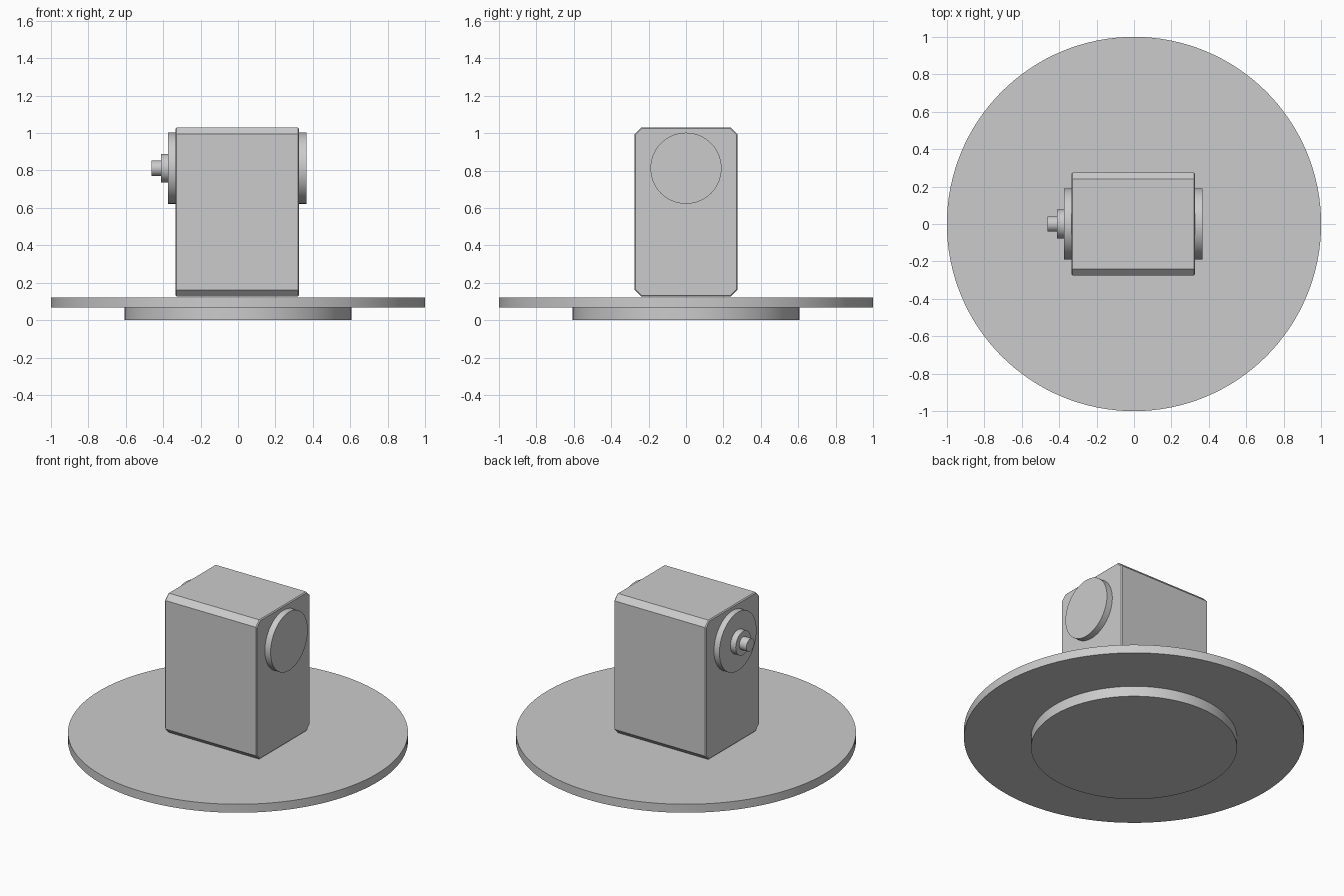
import bpy
import bmesh
import math
from mathutils import Matrix

cube = bpy.data.objects.get("Cube")
if cube:
    bpy.data.objects.remove(cube, do_unlink=True)

GREY = (0.6, 0.6, 0.6, 1)
grey = bpy.data.materials.new("plain grey")
grey.use_nodes = True
grey.diffuse_color = GREY
grey.node_tree.nodes["Principled BSDF"].inputs["Base Color"].default_value = GREY


def add_object(name, bm):
    mesh = bpy.data.meshes.new(name)
    bm.to_mesh(mesh)
    bm.free()
    mesh.materials.append(grey)
    obj = bpy.data.objects.new(name, mesh)
    bpy.context.collection.objects.link(obj)
    return obj


def disc(name, radius, start, end, axis="Z", height=0.0):
    """Round disc running from start to end along Z, or along X at a height."""
    bm = bmesh.new()
    bmesh.ops.create_cone(bm, cap_ends=True, segments=128, radius1=radius,
                          radius2=radius, depth=end - start)
    middle = (start + end) / 2
    if axis == "X":
        place = Matrix.Translation((middle, 0, height)) @ Matrix.Rotation(math.pi / 2, 4, "Y")
    else:
        place = Matrix.Translation((0, 0, middle))
    bm.transform(place)
    obj = add_object(name, bm)
    # Smooth rim, flat caps
    for face in obj.data.polygons:
        face.use_smooth = len(face.vertices) == 4
    for edge in obj.data.edges:
        a, b = (obj.data.vertices[i].co for i in edge.vertices)
        edge.use_edge_sharp = abs((a - b).length - (end - start)) > 0.001
    return obj


# Round base: wide plate on a smaller foot
disc("base_foot", 0.606, 0, 0.067)
disc("base_plate", 1.0, 0.067, 0.122)

# Housing: box with chamfered long edges and finely bevelled ends
bm = bmesh.new()
bmesh.ops.create_cube(bm, size=1)
bm.transform(Matrix.Translation((-0.004, 0, 0.578)) @ Matrix.Diagonal((0.66, 0.55, 0.904, 1)))
long_edges = [e for e in bm.edges if abs(e.verts[0].co.x - e.verts[1].co.x) > 0.1]
bmesh.ops.bevel(bm, geom=long_edges, offset=0.035, segments=1, affect="EDGES")
end_edges = [e for e in bm.edges if abs(e.verts[0].co.x - e.verts[1].co.x) < 0.1]
bmesh.ops.bevel(bm, geom=end_edges, offset=0.006, segments=1, affect="EDGES")
add_object("housing", bm)

# Side discs, with a stepped shaft on the right
AXLE = 0.812
disc("left_disc", 0.19, 0.28, 0.367, "X", AXLE)
disc("right_disc", 0.19, -0.373, -0.28, "X", AXLE)
disc("shaft_collar", 0.077, -0.411, -0.36, "X", AXLE)
disc("shaft_tip", 0.041, -0.462, -0.4, "X", AXLE)
